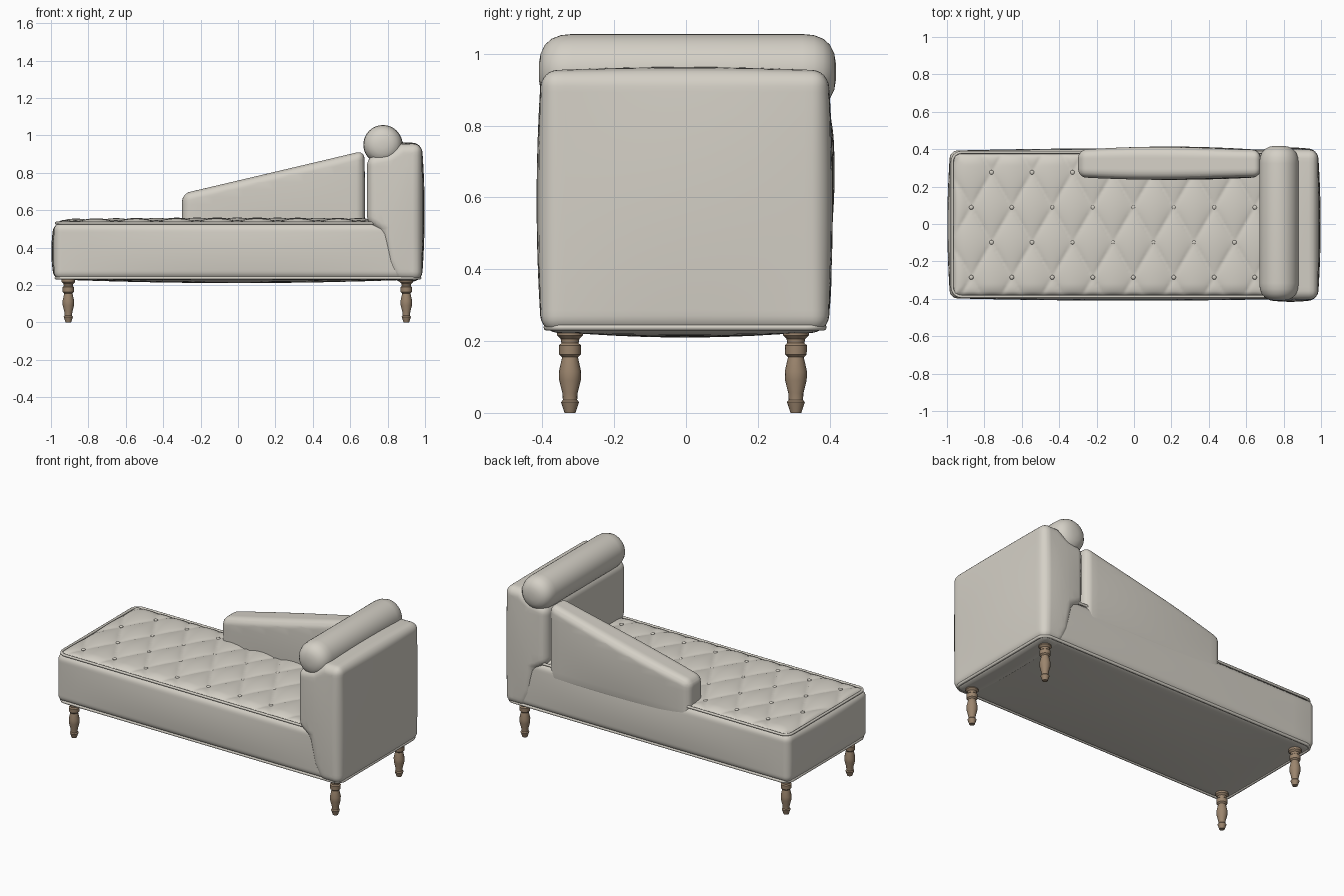
import bpy, bmesh, math
from mathutils import Vector

if "Cube" in bpy.data.objects:
    bpy.data.objects.remove(bpy.data.objects["Cube"])


def material(name, rgb):
    m = bpy.data.materials.new(name)
    m.diffuse_color = (*rgb, 1)
    m.use_nodes = True
    m.node_tree.nodes["Principled BSDF"].inputs["Base Color"].default_value = m.diffuse_color
    return m


FABRIC = material("cream fabric", (0.66, 0.63, 0.565))
WOOD = material("brown wood", (0.33, 0.235, 0.155))


def finish(bm, name, mat, angle=50):
    bmesh.ops.recalc_face_normals(bm, faces=bm.faces)
    me = bpy.data.meshes.new(name)
    bm.to_mesh(me)
    bm.free()
    me.materials.append(mat)
    ob = bpy.data.objects.new(name, me)
    bpy.context.collection.objects.link(ob)
    bpy.ops.object.select_all(action='DESELECT')
    ob.select_set(True)
    bpy.context.view_layer.objects.active = ob
    bpy.ops.object.shade_smooth_by_angle(angle=math.radians(angle))
    return ob


def cushion(name, profile, y0, y1, radius, bulge):
    """Extrude an xz profile along y, round its edges and puff out its sides.
    bulge: (negative, positive) amount for each axis."""
    bm = bmesh.new()
    face = bm.faces.new([bm.verts.new((x, y0, z)) for x, z in profile])
    out = bmesh.ops.extrude_face_region(bm, geom=[face])
    for v in out['geom']:
        if isinstance(v, bmesh.types.BMVert):
            v.co.y = y1
    if len([f for f in bm.faces if len(f.verts) == len(profile)]) < 2:
        bm.faces.new([v for v in bm.verts if v.co.y == y0])
    bmesh.ops.recalc_face_normals(bm, faces=bm.faces)
    sharp = [e for e in bm.edges if e.calc_face_angle(0) > 0.75]
    bmesh.ops.bevel(bm, geom=sharp, offset=radius, segments=6, profile=0.5,
                    affect='EDGES', clamp_overlap=True)
    bmesh.ops.triangulate(bm, faces=[f for f in bm.faces if len(f.verts) > 4])
    lo = Vector([min(v.co[a] for v in bm.verts) for a in range(3)])
    hi = Vector([max(v.co[a] for v in bm.verts) for a in range(3)])
    cuts = 12
    for a in range(3):
        normal = Vector((0, 0, 0))
        normal[a] = 1
        for i in range(1, cuts):
            bmesh.ops.bisect_plane(bm, geom=bm.verts[:] + bm.edges[:] + bm.faces[:],
                                   plane_co=lo.lerp(hi, i / cuts), plane_no=normal)
    for v in bm.verts:
        t = [2 * (v.co[a] - lo[a]) / (hi[a] - lo[a]) - 1 for a in range(3)]
        for a in range(3):
            b, c = (a + 1) % 3, (a + 2) % 3
            v.co[a] += bulge[a][t[a] > 0] * t[a] * (1 - t[b] ** 2) * (1 - t[c] ** 2)
    return finish(bm, name, FABRIC)


def lathe(name, profile, mat, axis, centre, sides, angle=50):
    """Spin (radius, height) points about the z or y axis."""
    bm = bmesh.new()
    rings = []
    for r, h in profile:
        ring = []
        for i in range(sides):
            a = 2 * math.pi * i / sides
            p = (r * math.cos(a), r * math.sin(a), h)
            if axis == 'y':
                p = (p[0], p[2], p[1])
            ring.append(bm.verts.new(Vector(p) + Vector(centre)))
        rings.append(ring)
    for lower, upper in zip(rings, rings[1:]):
        for i in range(sides):
            j = (i + 1) % sides
            bm.faces.new((lower[i], lower[j], upper[j], upper[i]))
    bm.faces.new(rings[0])
    bm.faces.new(rings[-1])
    return finish(bm, name, mat, angle)


def piping(name, x0, x1, y0, y1, z, corner, thick):
    """Cord following a rounded rectangle."""
    pts = []
    for cx, cy, start in ((x1 - corner, y1 - corner, 0), (x0 + corner, y1 - corner, 90),
                          (x0 + corner, y0 + corner, 180), (x1 - corner, y0 + corner, 270)):
        for i in range(7):
            a = math.radians(start + 15 * i)
            pts.append((cx + corner * math.cos(a), cy + corner * math.sin(a), z, 1))
    cu = bpy.data.curves.new(name, 'CURVE')
    cu.dimensions = '3D'
    cu.bevel_depth = thick
    cu.bevel_resolution = 2
    sp = cu.splines.new('POLY')
    sp.points.add(len(pts) - 1)
    for p, co in zip(sp.points, pts):
        p.co = co
    sp.use_cyclic_u = True
    sp.use_smooth = True
    cu.materials.append(FABRIC)
    ob = bpy.data.objects.new(name, cu)
    bpy.context.collection.objects.link(ob)
    bpy.ops.object.select_all(action='DESELECT')
    ob.select_set(True)
    bpy.context.view_layer.objects.active = ob
    bpy.ops.object.convert(target='MESH')


# Upholstered base
cushion("seat_base", [(-0.983, 0.23), (0.97, 0.23), (0.97, 0.532), (-0.983, 0.532)],
        -0.397, 0.392, 0.04, ((0.015, 0.012), (0.013, 0.013), (0.02, 0)))
piping("bottom_piping", -0.972, 0.972, -0.388, 0.383, 0.238, 0.05, 0.009)
piping("top_piping", -0.972, 0.8, -0.388, 0.383, 0.531, 0.05, 0.008)

# Tufted seat top: diamond quilting between staggered buttons
X0, X1, Y0, Y1 = -0.965, 0.76, -0.38, 0.375
BX, BY, DX, DY = -0.87, -0.285, 0.2165, 0.187
bm = bmesh.new()
bmesh.ops.create_grid(bm, x_segments=180, y_segments=80, size=0.5)
for v in bm.verts:
    x = X0 + (v.co.x + 0.5) * (X1 - X0)
    y = Y0 + (v.co.y + 0.5) * (Y1 - Y0)
    edge = max(0, min(1, min(x - X0, X1 - x, y - Y0, Y1 - y) / 0.06))
    round_off = math.sqrt(1 - (1 - edge) ** 2)
    u = (x - BX) / DX + (y - BY) / (2 * DY)
    w = (x - BX) / DX - (y - BY) / (2 * DY)
    puff = math.sqrt(abs(math.sin(math.pi * u) * math.sin(math.pi * w)))
    crown = (1 - (x / 1.0) ** 2) * (1 - (y / 0.4) ** 2)
    v.co = (x, y, 0.526 + round_off * (0.011 + 0.008 * crown + 0.016 * puff))
finish(bm, "tufted_seat_top", FABRIC, 80)

bm = bmesh.new()
for row in range(4):
    for col in range(8):
        x = BX + (col + 0.5 * (row % 2)) * DX
        if x > 0.68:
            continue
        made = bmesh.ops.create_uvsphere(bm, u_segments=12, v_segments=8, radius=0.012)
        for v in made['verts']:
            v.co = (v.co.x + x, v.co.y + BY + row * DY, v.co.z * 0.55 + 0.542)
finish(bm, "seat_buttons", FABRIC, 80)

# Tall headrest wrapping down over the end of the base
cushion("headrest", [(0.84, 0.225), (0.983, 0.225), (0.983, 0.955), (0.87, 0.952), (0.80, 0.905),
                     (0.69, 0.885), (0.69, 0.53), (0.77, 0.48), (0.80, 0.32)],
        -0.403, 0.396, 0.045, ((0, 0.015), (0.013, 0.013), (0.012, 0.012)))

# Bolster roll on the headrest
half = [(0.02, 0.414), (0.05, 0.409), (0.075, 0.397), (0.092, 0.378), (0.102, 0.352), (0.105, 0.32)]
lathe("bolster", [(r, -h) for r, h in half] + half[::-1], FABRIC, 'y', (0.775, 0.004, 0.95), 40)

# Sloping side back
cushion("side_back", [(-0.297, 0.43), (0.675, 0.43), (0.675, 0.918), (-0.297, 0.688)],
        0.25, 0.396, 0.042, ((0.002, 0.004), (0.014, 0.018), (0, 0)))

# Turned legs
turning = [(0.015, 0), (0.025, 0.03), (0.02, 0.036), (0.021, 0.055), (0.030, 0.09), (0.031, 0.115),
           (0.022, 0.155), (0.030, 0.163), (0.031, 0.188), (0.024, 0.194), (0.026, 0.206),
           (0.036, 0.216), (0.036, 0.245)]
for end, x in (("foot", -0.907), ("head", 0.9)):
    for side, y in (("front", -0.323), ("back", 0.306)):
        lathe(f"{end}_{side}_leg", turning, WOOD, 'z', (x, y, 0), 16, 35)
